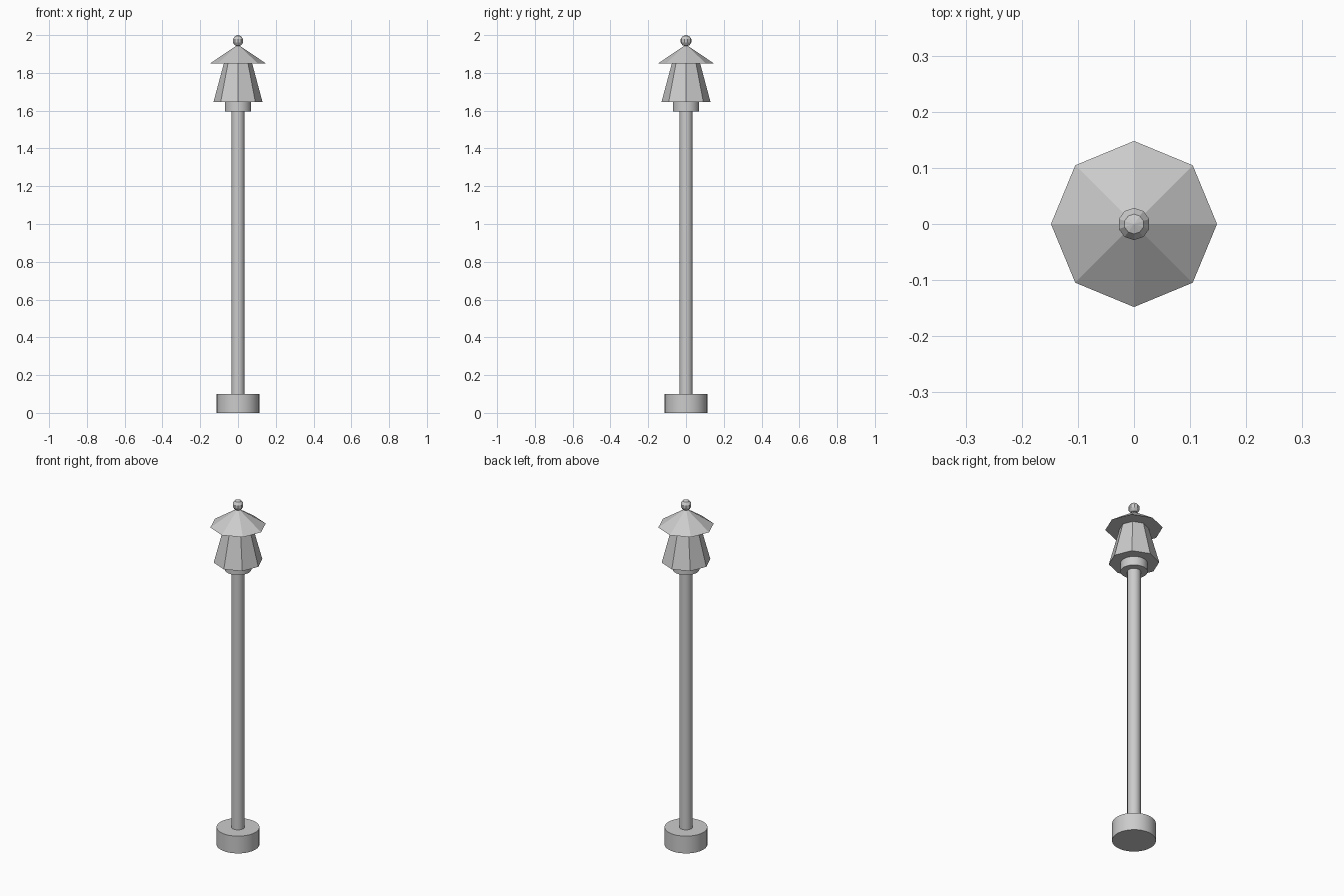
import bpy
import math

if "Cube" in bpy.data.objects:
    bpy.data.objects.remove(bpy.data.objects["Cube"], do_unlink=True)

metal = bpy.data.materials.new("grey metal")
metal.use_nodes = True
grey = (0.6, 0.6, 0.6, 1)
metal.diffuse_color = grey
metal.node_tree.nodes["Principled BSDF"].inputs["Base Color"].default_value = grey


def finish(name, smooth):
    part = bpy.context.object
    part.name = name
    part.data.materials.append(metal)
    if smooth:
        bpy.ops.object.shade_smooth_by_angle(angle=math.radians(30))
    return part


def frustum(name, sides, r_low, r_top, z_low, z_top, smooth=False):
    """Upright cylinder, cone or tapered prism between two heights."""
    bpy.ops.mesh.primitive_cone_add(
        vertices=sides, radius1=r_low, radius2=r_top,
        depth=z_top - z_low, location=(0, 0, (z_low + z_top) / 2))
    return finish(name, smooth)


# Foot and post
frustum("base", 32, 0.113, 0.113, 0, 0.1, smooth=True)
frustum("post", 16, 0.035, 0.035, 0.1, 1.6, smooth=True)

# Lantern head
frustum("collar", 32, 0.07, 0.07, 1.595, 1.645, smooth=True)
frustum("lantern", 8, 0.13, 0.075, 1.645, 1.85)
frustum("roof", 8, 0.148, 0, 1.85, 1.95)

# Ball on top
bpy.ops.mesh.primitive_uv_sphere_add(
    segments=10, ring_count=5, radius=0.03, location=(0, 0, 1.97))
finish("finial", smooth=False)
